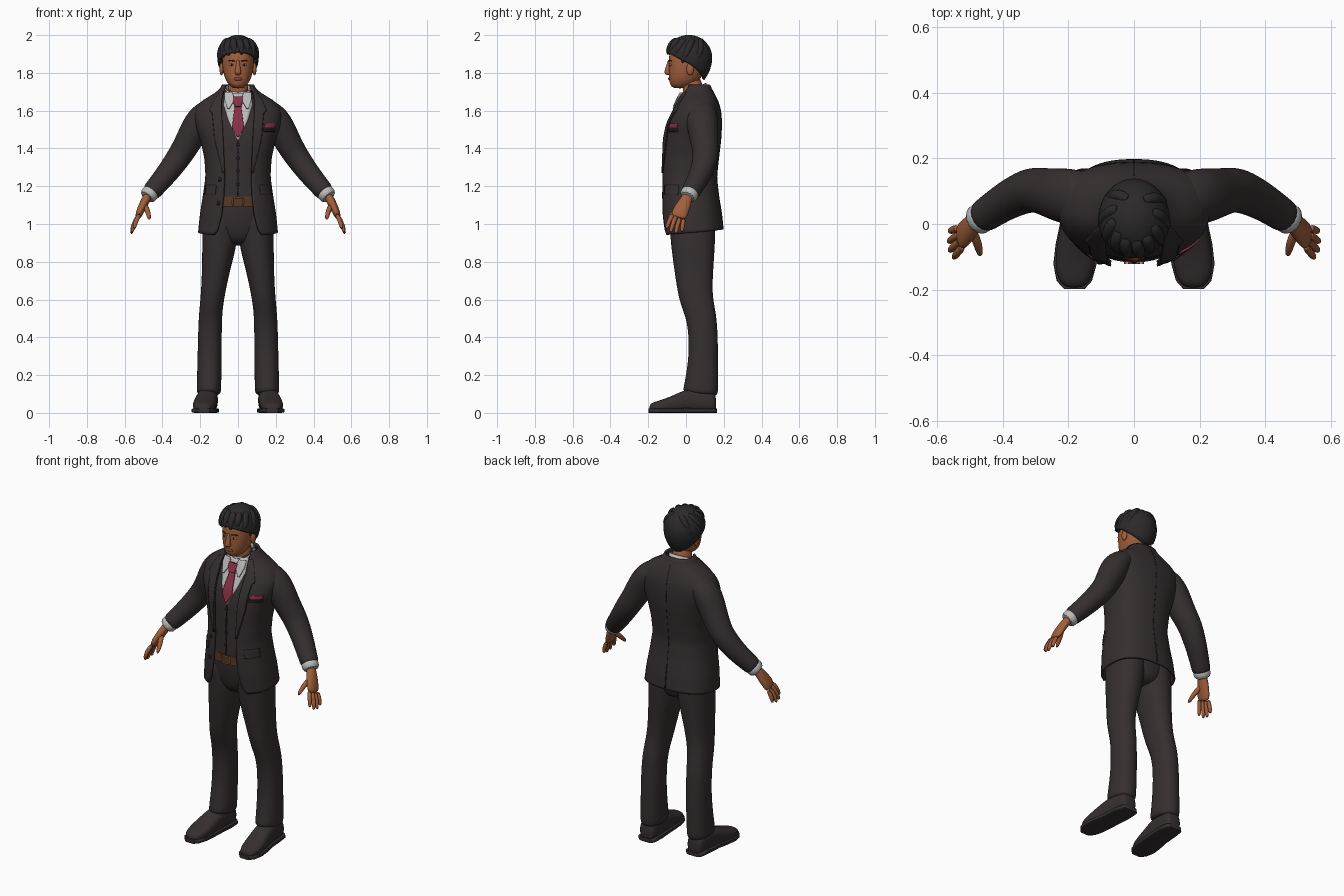
import bpy, bmesh, math
from mathutils import Vector, Matrix

if "Cube" in bpy.data.objects:
    bpy.data.objects.remove(bpy.data.objects["Cube"])


def material(name, r, g, b):
    m = bpy.data.materials.new(name)
    m.diffuse_color = (r, g, b, 1)
    m.use_nodes = True
    m.node_tree.nodes["Principled BSDF"].inputs["Base Color"].default_value = m.diffuse_color
    return m


SUIT = material("charcoal_suit", .036, .028, .029)
HAIR = material("black_hair", .024, .022, .023)
SKIN = material("brown_skin", .36, .115, .045)
SHIRT = material("pale_shirt", .50, .50, .50)
TIE = material("crimson_silk", .24, .03, .06)
BELT = material("brown_leather", .10, .04, .018)
BUCKLE = material("bronze_buckle", .30, .19, .11)
TRIM = material("dark_trim", .014, .011, .012)
LIP = material("lip", .24, .07, .035)
EYE = material("eye_white", .45, .42, .40)


def build(name, verts, faces, mat, mirror=False, sub=0, thick=0):
    me = bpy.data.meshes.new(name)
    me.from_pydata([tuple(v) for v in verts], [], faces)
    bm = bmesh.new()
    bm.from_mesh(me)
    bmesh.ops.remove_doubles(bm, verts=bm.verts, dist=1e-5)
    bmesh.ops.recalc_face_normals(bm, faces=bm.faces)
    bm.to_mesh(me)
    bm.free()
    me.materials.append(mat)
    ob = bpy.data.objects.new(name, me)
    bpy.context.collection.objects.link(ob)
    if thick:
        s = ob.modifiers.new("thickness", 'SOLIDIFY')
        s.thickness, s.offset = thick, 0
    if sub:
        ob.modifiers.new("smooth", 'SUBSURF').levels = sub
        ob.modifiers["smooth"].render_levels = sub
    if mirror:
        ob.modifiers.new("mirror", 'MIRROR')
    return ob


def grid(name, rows, mat, closed=False, caps=False, **kw):
    """Skin a list of equally long point rows."""
    n = len(rows[0])
    faces = []
    for i in range(len(rows) - 1):
        for j in range(n if closed else n - 1):
            k = (j + 1) % n
            faces.append((i * n + j, i * n + k, (i + 1) * n + k, (i + 1) * n + j))
    if caps:
        faces += [tuple(range(n))[::-1], tuple(range((len(rows) - 1) * n, len(rows) * n))]
    return build(name, [p for r in rows for p in r], faces, mat, **kw)


def oval(c, u, v, p=2.0, n=16):
    """Superellipse ring around c with half axes u and v."""
    def f(t):
        return math.copysign(abs(t) ** (2 / p), t)
    return [c + u * f(math.cos(a)) + v * f(math.sin(a)) for a in (2 * math.pi * i / n for i in range(n))]


def tube(name, pts, mat, ref=(0, 1, 0), p=2.0, n=12, sub=1, mirror=True):
    """Sweep ovals along points (x, y, z, half along ref, half across)."""
    cs = [Vector(q[:3]) for q in pts]
    rows = []
    for i, q in enumerate(pts):
        t = (cs[min(i + 1, len(cs) - 1)] - cs[max(i - 1, 0)]).normalized()
        u = Vector(ref)
        u = (u - t * u.dot(t)).normalized()
        rows.append(oval(cs[i], u * q[3], t.cross(u) * q[-1], p, n))
    return grid(name, rows, mat, True, True, sub=sub, mirror=mirror)


def stack(name, rings, mat, p=2.2, n=24, sub=1):
    """Loft level ovals given as (z, half width, front y, back y)."""
    rows = [oval(Vector((0, (f + b) / 2, z)), Vector((w, 0, 0)), Vector((0, (b - f) / 2, 0)), p, n)
            for z, w, f, b in rings]
    return grid(name, rows, mat, True, True, sub=sub)


def ball(name, c, r, mat, mirror=False):
    bm = bmesh.new()
    bmesh.ops.create_uvsphere(bm, u_segments=16, v_segments=10, radius=1,
                              matrix=Matrix.Translation(c) @ Matrix.Diagonal((*r, 1)))
    vs = [v.co.copy() for v in bm.verts]
    fs = [tuple(v.index for v in f.verts) for f in bm.faces]
    bm.free()
    return build(name, vs, fs, mat, mirror=mirror)


def lerp(table, z):
    table = sorted(table)
    z = min(max(z, table[0][0]), table[-1][0])
    for a, b in zip(table, table[1:]):
        if z <= b[0]:
            t = (z - a[0]) / (b[0] - a[0])
            return [x + (y - x) * t for x, y in zip(a[1:], b[1:])]


# Torso surface: height, half width, front y, back y
BODY = [(.94, .207, -.12, .195), (1.05, .196, -.127, .184), (1.15, .18, -.128, .168),
        (1.25, .166, -.126, .157), (1.35, .172, -.123, .168), (1.45, .195, -.118, .18),
        (1.53, .225, -.10, .184), (1.60, .228, -.065, .18), (1.65, .19, -.04, .165),
        (1.69, .11, -.025, .145), (1.735, .075, .0, .12)]
P = 2.4


def body(z):
    s = [lerp(BODY, z + d) for d in (-.018, 0, .018)]
    return [sum(c) / 3 for c in zip(*s)]


def surf_y(x, z, side=-1):
    w, f, b = body(z)
    k = min(abs(x) / w, .985)
    return (f + b) / 2 + side * (b - f) / 2 * (1 - k ** P) ** (1 / P)


def patch(name, rows, off, mat, thick=.004, mirror=False, side=-1, nx=8, nz=8):
    """Plate hugging the torso; rows are (z, x start, x end)."""
    out = []
    for a, b in zip(rows, rows[1:]):
        for i in range(nz + 1):
            z, x0, x1 = [p + (q - p) * i / nz for p, q in zip(a, b)]
            xs = [x0 + (x1 - x0) * j / nx for j in range(nx + 1)]
            out.append([Vector((x, surf_y(x, z, side) + side * off, z)) for x in xs])
    return grid(name, out, mat, thick=thick, mirror=mirror)


# Trousers, belt
tube("trouser_leg", [(.155, .075, .095, .095, .066), (.154, .078, .12, .094, .066), (.150, .095, .3, .077, .065),
                     (.148, .088, .5, .08, .063), (.137, .05, .6, .09, .062), (.118, .042, .75, .104, .074),
                     (.1, .037, .88, .118, .092), (.09, .035, 1.0, .125, .098), (.088, .03, 1.1, .125, .09)],
     SUIT, p=2.2, n=16, sub=2)
stack("trouser_hips", [(.885, .06, -.03, .12), (.92, .12, -.075, .15), (1.0, .17, -.095, .16),
                       (1.08, .168, -.108, .155), (1.17, .16, -.108, .15)], SUIT)
stack("belt", [(1.093, .17, -.117, .158), (1.146, .166, -.117, .156)], BELT, n=40, sub=0)
for z in (1.098, 1.139):
    tube("buckle_bar", [(-.03, -.119, z, .004, .004), (.03, -.119, z, .004, .004)], BUCKLE, n=8, mirror=False)
tube("buckle_side", [(.028, -.119, 1.096, .004, .004), (.028, -.119, 1.141, .004, .004)], BUCKLE, n=8)

# Shoes: y, centre x, half width, top height
SHOE = [(.16, .158, .035, .085), (.145, .158, .05, .115), (.08, .16, .056, .13), (.0, .166, .056, .122),
        (-.06, .174, .061, .092), (-.12, .18, .062, .068), (-.17, .182, .05, .054), (-.195, .182, .027, .04)]
for nm, grow, top, p, sub in (("shoe_upper", 0, 1, 2.6, 2), ("shoe_sole", .004, 0, 6, 0)):
    rows = []
    for y, cx, w, h in SHOE:
        hz = h / 2 if top else (.013 if y < .03 and y > -.03 else .012)
        rows.append(oval(Vector((cx, y * (1 if top else 1.02), hz + (.004 if top else 0))),
                         Vector((w + grow, 0, 0)), Vector((0, 0, hz)), p, 20))
    grid(nm, rows, SUIT, True, True, sub=sub, mirror=True)

# Waistcoat core, shirt front and tie
zs = [1.145 + .565 * i / 28 for i in range(29)]
stack("waistcoat", [(z, body(z)[0] - .014, body(z)[1] + .014, body(z)[2] - .014) for z in zs], SUIT, P, 48, 0)
patch("shirt_front", [(1.70, -.07, .07), (1.63, -.076, .076), (1.55, -.052, .052), (1.445, -.002, .002)], -.009, SHIRT)
patch("waistcoat_seam", [(1.44, -.002, .002), (1.15, -.002, .002)], -.012, TRIM, nx=2)
patch("tie_blade", [(1.63, -.016, .016), (1.51, -.032, .032), (1.46, -.004, .004)], -.002, TIE, .008)
patch("tie_knot", [(1.672, -.027, .027), (1.65, -.027, .027), (1.622, -.016, .016)], .007, TIE, .016)
for z in (1.42, 1.35, 1.28, 1.21):
    ball("waistcoat_button", (0, surf_y(0, z) + .011, z), (.009, .005, .009), TRIM)

# Jacket shell, open at the front: height, opening half width
OPEN = [(.94, .125), (.97, .105), (1.05, .085), (1.15, .074), (1.25, .07), (1.4, .077), (1.55, .086),
        (1.65, .088), (1.69, .08), (1.735, .066)]
rows = []
for i in range(49):
    t = i / 48
    z = .94 + .795 * t
    w = body(z)[0]
    a0 = math.asin(min(lerp(OPEN, z)[0] / w, .97) ** (P / 2))
    row = []
    for j in range(57):
        a = a0 + (2 * math.pi - 2 * a0) * j / 56
        zz = z + (1 - t) ** 6 * .03 * (1 - math.cos(a)) / 2
        w, f, b = body(zz)
        s, c = math.sin(a), -math.cos(a)
        row.append(Vector((w * math.copysign(abs(s) ** (2 / P), s),
                           (f + b) / 2 + (b - f) / 2 * math.copysign(abs(c) ** (2 / P), c), zz)))
    rows.append(row)
grid("jacket", rows, SUIT, thick=.012)
patch("lapel", [(1.70, .076, .092), (1.66, .086, .125), (1.60, .086, .15), (1.585, .086, .135),
                (1.45, .078, .122), (1.27, .07, .078)], .008, SUIT, .008, True)
patch("lapel_edge", [(1.60, .15, .153), (1.585, .135, .139), (1.45, .122, .126), (1.27, .078, .082)],
      .008, TRIM, .003, True, nx=2)
patch("pocket_flap", [(1.205, .115, .168), (1.155, .12, .174)], .009, SUIT, .008, True)
patch("breast_pocket", [(1.512, .135, .196), (1.488, .135, .194)], .008, TRIM)
patch("pocket_square", [(1.532, .148, .2), (1.51, .138, .196)], .010, TIE, .006)
patch("back_seam", [(1.70, -.0015, .0015), (1.1, -.0015, .0015)], .006, TRIM, .002, side=1, nx=2, nz=24)
patch("back_vent", [(1.1, -.003, .003), (.98, -.003, .003)], .006, TRIM, .003, side=1, nx=2)
for z, x in ((1.235, -.096), (1.11, -.104)):
    ball("jacket_button", (x, surf_y(x, z) - .007, z), (.011, .006, .011), TRIM)

# Sleeves, cuffs and hands
tube("sleeve", [(.12, .08, 1.60, .07, .07), (.165, .08, 1.592, .084, .07), (.21, .085, 1.545, .088, .078),
                (.255, .095, 1.45, .076, .074), (.29, .103, 1.39, .071, .069), (.32, .104, 1.343, .069, .066),
                (.385, .075, 1.255, .06, .059), (.45, .03, 1.18, .052, .052), (.467, .019, 1.16, .052, .051)],
     SUIT, n=16, sub=2)
tube("shirt_cuff", [(.45, .03, 1.18, .046, .046), (.465, .02, 1.162, .049, .048), (.487, .005, 1.137, .049, .048)],
     SHIRT, n=16, sub=1)
tube("palm", [(.465, .02, 1.165, .028, .024), (.485, .004, 1.135, .030, .024), (.50, -.01, 1.105, .039, .024),
              (.52, -.032, 1.063, .045, .021), (.532, -.042, 1.03, .041, .015)], SKIN, sub=2)
FINGERS = {"index": ((.52, -.066, 1.055), (.543, -.093, 1.012), (.55, -.104, .97)),
           "middle": ((.527, -.049, 1.05), (.555, -.073, .995), (.562, -.083, .95)),
           "ring": ((.533, -.03, 1.04), (.558, -.049, .985), (.565, -.054, .945)),
           "little": ((.536, -.011, 1.032), (.557, -.02, .988), (.561, -.021, .955)),
           "thumb": ((.495, -.015, 1.105), (.476, -.06, 1.065), (.468, -.1, 1.02))}
for nm, (a, b, c) in FINGERS.items():
    k = 1.2 if nm == "thumb" else 1
    tube(nm + "_finger", [(*a, .013 * k, .013 * k), (*b, .0125 * k, .0125 * k), (*c, .009, .009)], SKIN, n=10)

# Neck and shirt collar
tube("neck", [(0, .045, 1.62, .055, .06), (0, .04, 1.7, .053, .056), (0, .025, 1.78, .06, .058)], SKIN, mirror=False)
rows = []
for z, w in ((-.035, .073), (0, .070), (.024, .064)):
    ring = oval(Vector((0, .04, 1.695 + z)), Vector((w, 0, 0)), Vector((0, w, 0)), 2, 32)
    rows.append([v + Vector((0, 0, (v.y - .04) * .42)) for v in ring])
grid("shirt_collar", rows, SHIRT, closed=True, thick=.006)
patch("collar_point", [(1.695, .03, .07), (1.66, .016, .072), (1.61, .046, .056)], .01, SHIRT, .007, True)

# Head and face
stack("head", [(1.718, .022, -.062, .0), (1.73, .043, -.082, .03), (1.757, .064, -.09, .07), (1.79, .076, -.091, .09),
               (1.83, .083, -.091, .11), (1.87, .084, -.093, .118), (1.91, .082, -.087, .118),
               (1.95, .07, -.07, .108), (1.98, .04, -.03, .07)], SKIN)
stack("nose", [(1.87, .009, -.097, -.08), (1.83, .012, -.107, -.08), (1.803, .019, -.118, -.08),
               (1.788, .015, -.106, -.08)], SKIN, n=12, sub=2)
ball("ear", (.087, .022, 1.82), (.011, .02, .033), SKIN, True)
ball("eyeball", (.033, -.081, 1.843), (.014, .007, .006), EYE, True)
ball("iris", (.033, -.086, 1.843), (.006, .004, .006), TRIM, True)
tube("eyebrow", [(.013, -.092, 1.86, .004, .005), (.034, -.088, 1.868, .004, .006), (.054, -.074, 1.862, .003, .003)],
     HAIR, ref=(0, 0, 1), n=8)
ball("lips", (0, -.085, 1.768), (.025, .01, .009), LIP)


# Hair cap with a hairline that drops towards the nape
def hair_point(a, z, k=1.0):
    d = (z - 1.88) / .115
    r = k * (math.sqrt(max(0, 1 - d * d)) if d > 0 else 1 - .35 * d * d)
    return Vector((.103 * r * math.sin(a), .015 - .118 * r * math.cos(a), z))


rows = []
for i in range(15):
    row = []
    for j in range(40):
        a, c = 2 * math.pi * j / 40, math.cos(2 * math.pi * j / 40)
        zb = 1.85 + (.06 if c > 0 else .085) * c
        row.append(hair_point(a, zb + (1.995 - zb) * math.sin(i / 14 * math.pi / 2)))
    rows.append(row)
grid("hair_cap", rows, HAIR, closed=True, thick=.012)

# Swept locks from crown to fringe: start angle, end angle, end height
for a0, a1, zend in ((-2.2, -1.25, 1.85), (-1.6, -.85, 1.88), (-1.0, -.5, 1.89), (-.5, -.15, 1.90), (.1, .2, 1.895),
                     (.7, .5, 1.905), (1.3, .85, 1.885), (2.0, 1.25, 1.85), (2.7, 1.9, 1.86), (-2.9, -2.0, 1.86)):
    pts = []
    for t, r in ((0, .012), (.3, .022), (.6, .023), (.85, .017), (1, .004)):
        z = zend + (1.978 - zend) * math.cos(t * math.pi / 2)
        q = hair_point(a0 + (a1 - a0) * t, z, .98)
        pts.append((q.x, q.y, q.z, r, r))
    tube("hair_lock", pts, HAIR, ref=(.3, .2, 1), n=8, mirror=False)

# Smooth shading with crisp edges
for ob in bpy.context.collection.objects:
    ob.select_set(True)
    bpy.context.view_layer.objects.active = ob
bpy.ops.object.shade_smooth_by_angle(angle=math.radians(48))
